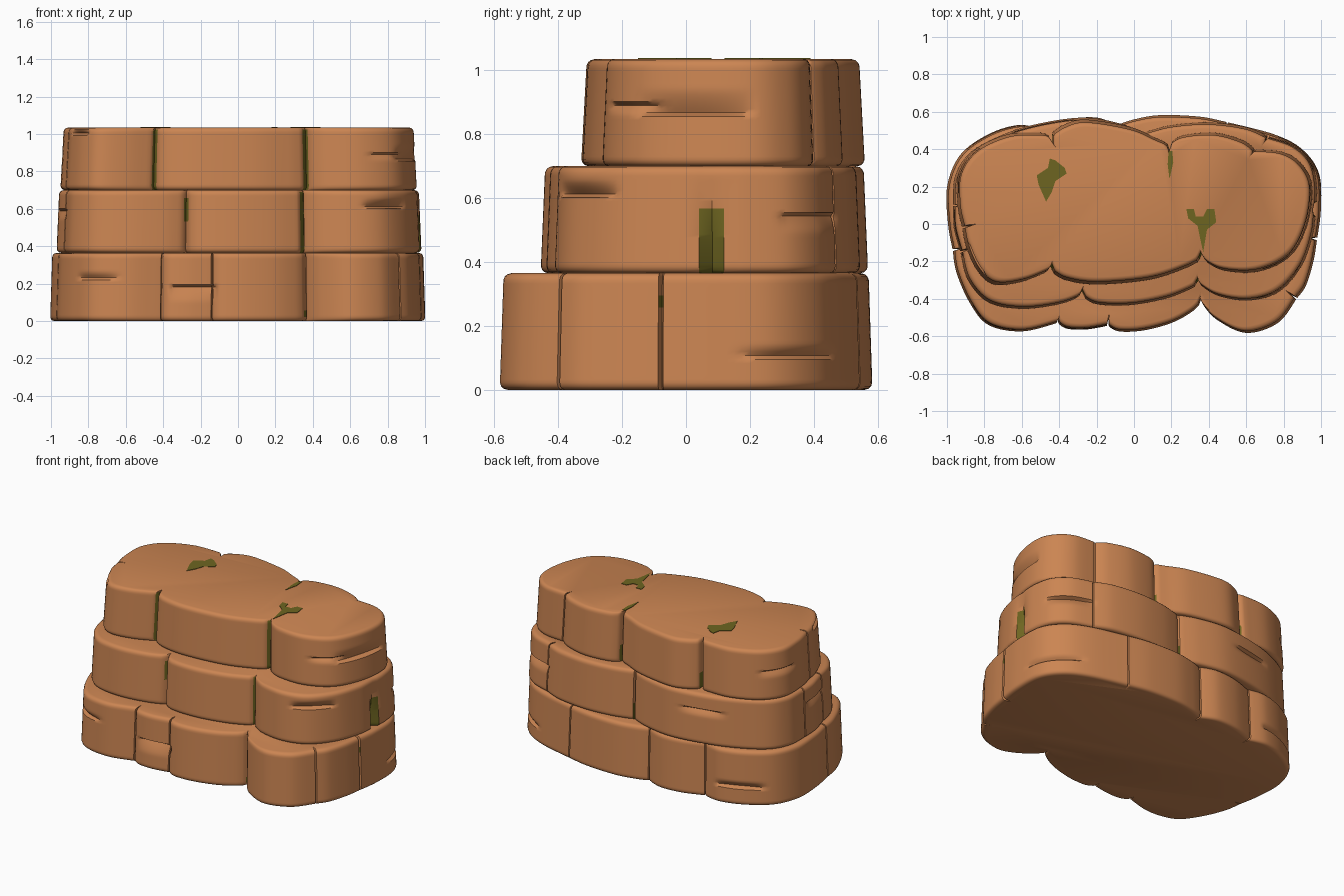
import bpy, bmesh, math
from mathutils import Vector

if "Cube" in bpy.data.objects:
    bpy.data.objects.remove(bpy.data.objects["Cube"])


def material(name, rgb):
    m = bpy.data.materials.new(name)
    m.diffuse_color = (*rgb, 1)
    m.use_nodes = True
    m.node_tree.nodes["Principled BSDF"].inputs["Base Color"].default_value = m.diffuse_color
    return m


ROCK = material("orange sandstone", (0.60, 0.235, 0.085))
MOSS = material("olive moss", (0.155, 0.13, 0.015))

# Stone outlines per layer: each stone runs from one joint to the next, seen from above
BASE = [
    [(-.41, -.53), (-.36, -.56), (-.26, -.565)],
    [(-.14, -.545), (-.08, -.575), (.05, -.57), (.2, -.53), (.31, -.47)],
    [(.36, -.42), (.44, -.51), (.6, -.583), (.77, -.53)],
    [(.87, -.4), (.92, -.33), (.96, -.2)],
    [(.98, -.08), (1.0, .08), (.99, .27), (.9, .4), (.75, .48)],
    [(.5, .545), (.35, .575), (.14, .583), (0, .56)],
    [(-.09, .53), (-.2, .57), (-.35, .56)],
    [(-.5, .51), (-.62, .53), (-.78, .48), (-.93, .37), (-1, .2), (-.995, 0)],
    [(-.97, -.14), (-.95, -.26), (-.88, -.42), (-.78, -.54), (-.6, -.575)],
]
MIDDLE = [
    [(-.28, -.385), (-.2, -.43), (-.02, -.435), (.17, -.4), (.3, -.35)],
    [(.345, -.32), (.45, -.385), (.62, -.41), (.78, -.36), (.9, -.22), (.96, -.05)],
    [(.975, .08), (.98, .2), (.95, .33), (.86, .42)],
    [(.72, .47), (.6, .52), (.4, .545), (.2, .53)],
    [(.05, .49), (-.08, .54), (-.27, .57), (-.5, .54), (-.7, .48), (-.88, .38), (-.96, .25)],
    [(-.97, .1), (-.965, -.02)],
    [(-.93, -.15), (-.89, -.3), (-.78, -.42), (-.6, -.455), (-.4, -.43)],
]
TOP = [
    [(-.45, -.25), (-.37, -.3), (-.2, -.325), (.08, -.3), (.27, -.24)],
    [(.365, -.19), (.48, -.25), (.67, -.255), (.84, -.17), (.93, 0), (.955, .2), (.9, .32), (.8, .385)],
    [(.65, .4), (.58, .45), (.43, .49), (.26, .475)],
    [(.19, .43), (.12, .46), (-.02, .52), (-.26, .56), (-.38, .53)],
    [(-.45, .48), (-.52, .49), (-.68, .48), (-.85, .4), (-.94, .27), (-.945, .1)],
    [(-.92, -.02), (-.9, -.12), (-.84, -.25), (-.75, -.325), (-.6, -.31)],
]

# Weathered ledges: x, y, half length, z of crack, height (negative = below it), depth
CRACKS = [
    (.93, .02, .2, .865, .08, .035), (.83, -.2, .13, .9, -.04, .03),
    (.8, -.33, .14, .61, .05, .035), (-.77, -.54, .13, .225, .04, .025),
    (-.24, -.56, .13, .19, -.09, .035), (.95, .36, .2, .1, .04, .03),
    (-.5, .54, .15, .6, -.05, .03), (-.92, .3, .14, .9, -.05, .025),
    (-.75, .5, .16, .12, .04, .03), (.86, .42, .16, .55, -.06, .03),
    (-.96, -.05, .12, .6, -.06, .03), (-.86, -.2, .1, 1.0, .03, .03),
]


def spline(pts, steps=8):
    """Smooth curve through one stone's points, open at both ends."""
    p = [pts[0]] + pts + [pts[-1]]
    out = []
    for a, b, c, d in zip(p, p[1:], p[2:], p[3:]):
        for i in range(steps):
            t = i / steps
            out.append(.5 * (2 * b + (c - a) * t + (2 * a - 5 * b + 4 * c - d) * t * t
                             + (3 * b - a - 3 * c + d) * t ** 3))
    return out + [pts[-1]]


def stone_layer(name, stones, z0, z1, joints, taper):
    """One course of stones; joints maps index -> (half width, depth, moss from, moss to, fades)."""
    stones = [[Vector(p) for p in s] for s in stones]
    n = len(stones)
    full = [stones[i] + [stones[(i + 1) % n][0]] for i in range(n)]
    spec = [joints.get(i, (.005, .035, 2, 2, False)) for i in range(n)]
    tan = [(full[i][1] - full[i - 1][-2]).normalized() for i in range(n)]
    ring, groove = [], {}
    for i in range(n):
        j = (i + 1) % n
        a, b = full[i][0], full[i][-1]
        groove[len(ring)] = i
        ring.append((a, Vector((-tan[i].y, tan[i].x)) * spec[i][1], spec[i][4]))
        line = [a + tan[i] * spec[i][0]]
        line += [p for p in spline(full[i])
                 if (p - a).length > spec[i][0] * 2 and (p - b).length > spec[j][0] * 2]
        line.append(b - tan[j] * spec[j][0])
        ring += [(p, None, False) for p in line]
    xs, ys = [r[0].x for r in ring], [r[0].y for r in ring]
    cx, cy = (max(xs) + min(xs)) / 2, (max(ys) + min(ys)) / 2
    hx, hy = (max(xs) - min(xs)) / 2, (max(ys) - min(ys)) / 2
    h, r = z1 - z0, .024
    rows = [0, .01, .03, .06] + [.09 + .82 * i / 24 for i in range(25)] + [.94, .97, .99, 1]
    bm = bmesh.new()
    grid = []
    for t in rows:
        z = z0 + t * h
        d = min(t, 1 - t) * h
        edge = r * (1 - math.sqrt(1 - (1 - d / r) ** 2)) if d < r else 0
        row = []
        for p, cut, fades in ring:
            q = p.copy()
            if cut is not None:
                q += cut * (max(.1, 1 - t) if fades else 1)
            inset = edge + taper * t
            for x, y, length, cz, ch, depth in CRACKS:
                u = (z - cz) / ch
                w = 1 - ((p.x - x) ** 2 + (p.y - y) ** 2) / length ** 2
                if 0 <= u < 1 and w > 0:
                    inset += depth * math.sqrt(w) * (1 - u) ** 1.5
            row.append(bm.verts.new((cx + (q.x - cx) * (1 - inset / hx),
                                     cy + (q.y - cy) * (1 - inset / hy), z)))
        grid.append(row)
    m = len(ring)
    for k in range(len(rows) - 1):
        for i in range(m):
            j = (i + 1) % m
            f = bm.faces.new((grid[k][i], grid[k][j], grid[k + 1][j], grid[k + 1][i]))
            g = groove.get(i, groove.get(j))
            if g is not None and spec[g][2] <= rows[k] < spec[g][3]:
                f.material_index = 1
    bm.faces.new(grid[-1])
    bm.faces.new(grid[0][::-1])
    return finish(name, bm, 40)


def finish(name, bm, angle):
    me = bpy.data.meshes.new(name)
    bm.to_mesh(me)
    bm.free()
    me.materials.append(ROCK)
    me.materials.append(MOSS)
    ob = bpy.data.objects.new(name, me)
    bpy.context.collection.objects.link(ob)
    bpy.ops.object.select_all(action='DESELECT')
    ob.select_set(True)
    bpy.context.view_layer.objects.active = ob
    bpy.ops.object.shade_smooth_by_angle(angle=math.radians(angle))
    return ob


# Three courses of stone
stone_layer("base_stones", BASE, 0, .365, {2: (.007, .04, .05, .15, False),
                                           4: (.008, .03, .7, .8, False)}, .012)
stone_layer("middle_stones", MIDDLE, .365, .70,
            {0: (.012, .025, .5, .85, False), 1: (.01, .035, 0, .95, False),
             2: (.04, .05, 0, .6, True), 4: (.008, .04, 0, .3, False)}, .014)
stone_layer("top_stones", TOP, .70, 1.035,
            {0: (.012, .035, 0, .97, False), 1: (.014, .035, 0, .97, False),
             3: (.01, .04, 0, .3, False), 4: (.012, .04, 0, .3, False)}, .018)


def moss_patch(name, pts, z):
    """Thin moss plate lying on a flat stone."""
    bm = bmesh.new()
    f = bm.faces.new([bm.verts.new((x, y, z - .002)) for x, y in pts])
    up = bmesh.ops.extrude_face_region(bm, geom=[f])
    bmesh.ops.translate(bm, vec=(0, 0, .005),
                        verts=[v for v in up["geom"] if isinstance(v, bmesh.types.BMVert)])
    bmesh.ops.recalc_face_normals(bm, faces=bm.faces)
    for f in bm.faces:
        f.material_index = 1
    finish(name, bm, 30)


# Moss patches on the top
moss_patch("moss_left", [(-.47, .12), (-.44, .17), (-.42, .23), (-.36, .27), (-.37, .3),
                         (-.42, .34), (-.45, .35), (-.46, .3), (-.52, .26), (-.51, .21)], 1.035)
moss_patch("moss_right", [(.37, -.15), (.39, -.03), (.44, .01), (.43, .08), (.39, .08), (.37, .04),
                          (.33, .04), (.32, .08), (.28, .08), (.29, .03), (.34, -.01), (.35, -.06)], 1.035)
moss_patch("moss_back", [(.19, .24), (.21, .33), (.205, .39), (.185, .39), (.18, .32)], 1.035)
